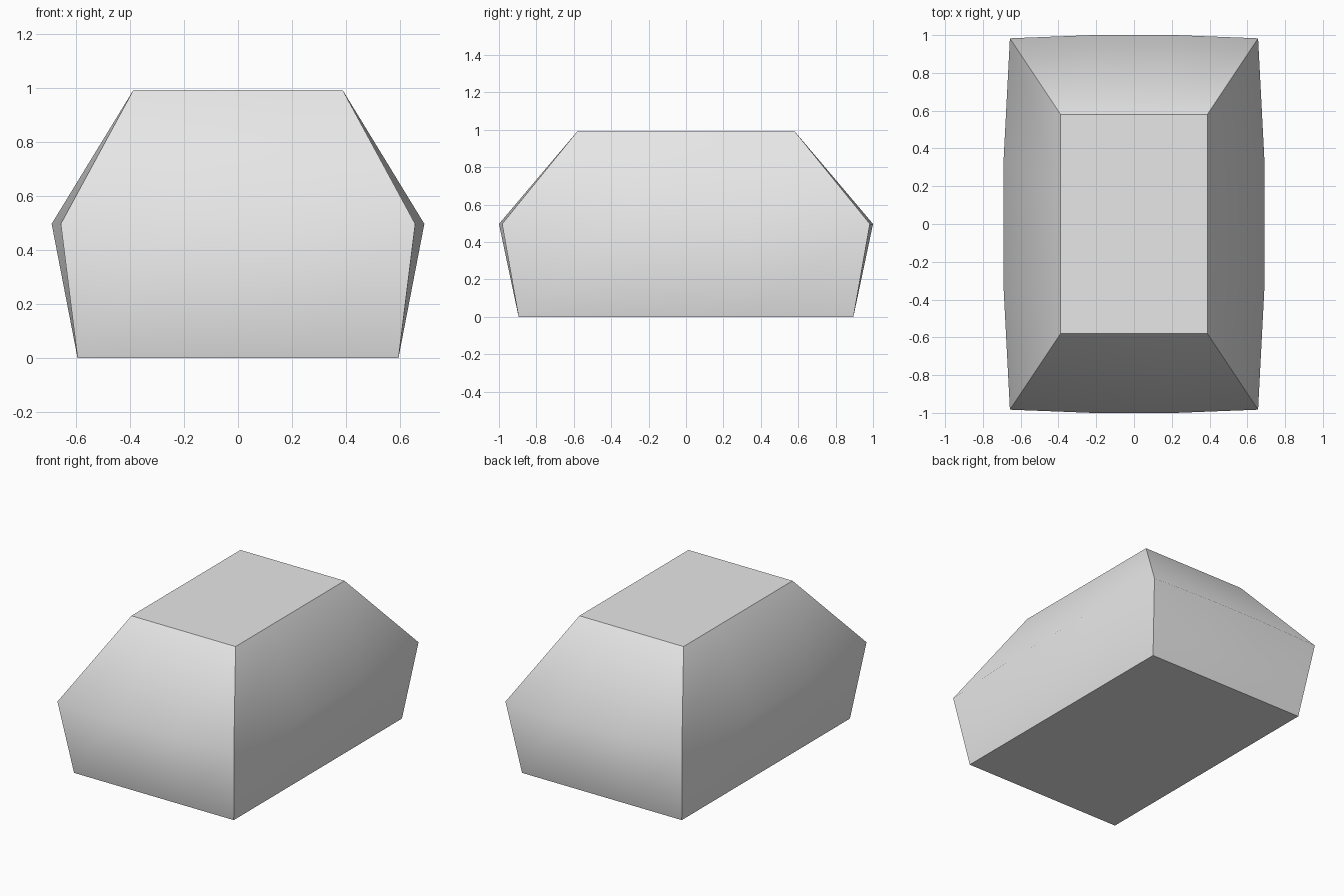
import bpy
import bmesh

cube = bpy.data.objects.get("Cube")
if cube:
    bpy.data.objects.remove(cube, do_unlink=True)

SEGMENTS = 3  # segments along each side of a ring


def add_ring(bm, half_x, half_y, z, bulge_x=0.0, bulge_y=0.0):
    """Rectangular ring whose sides bow outwards between the corners."""
    corners = [(-1, -1), (1, -1), (1, 1), (-1, 1)]
    verts = []
    for i, (ax, ay) in enumerate(corners):
        bx, by = corners[(i + 1) % 4]
        for s in range(SEGMENTS):
            t = s / SEGMENTS
            x = (ax + (bx - ax) * t) * half_x
            y = (ay + (by - ay) * t) * half_y
            if s:
                x += (ax + bx) / 2 * bulge_x
                y += (ay + by) / 2 * bulge_y
            verts.append(bm.verts.new((x, y, z)))
    return verts


# Faceted block: base, bowed waist, narrower top
bm = bmesh.new()
rings = [
    add_ring(bm, 0.595, 0.895, 0.0),
    add_ring(bm, 0.657, 0.983, 0.497, 0.034, 0.017),
    add_ring(bm, 0.388, 0.58, 0.993),
]
count = len(rings[0])
for low, high in zip(rings, rings[1:]):
    for i in range(count):
        j = (i + 1) % count
        bm.faces.new((low[i], low[j], high[j], high[i]))
bm.faces.new(rings[0][::-1])
bm.faces.new(rings[-1])

# Smooth sides, with crisp rims and corner edges
for face in bm.faces:
    face.smooth = True
for ring in (rings[0], rings[-1]):
    for i in range(count):
        bm.edges.get((ring[i], ring[(i + 1) % count])).smooth = False
for low, high in zip(rings, rings[1:]):
    for i in range(0, count, SEGMENTS):
        bm.edges.get((low[i], high[i])).smooth = False

mesh = bpy.data.meshes.new("block")
bm.to_mesh(mesh)
bm.free()
block = bpy.data.objects.new("block", mesh)
bpy.context.collection.objects.link(block)

# Plain light grey
grey = bpy.data.materials.new("light grey")
grey.use_nodes = True
color = (0.8, 0.8, 0.8, 1.0)
grey.diffuse_color = color
grey.node_tree.nodes["Principled BSDF"].inputs["Base Color"].default_value = color
mesh.materials.append(grey)
